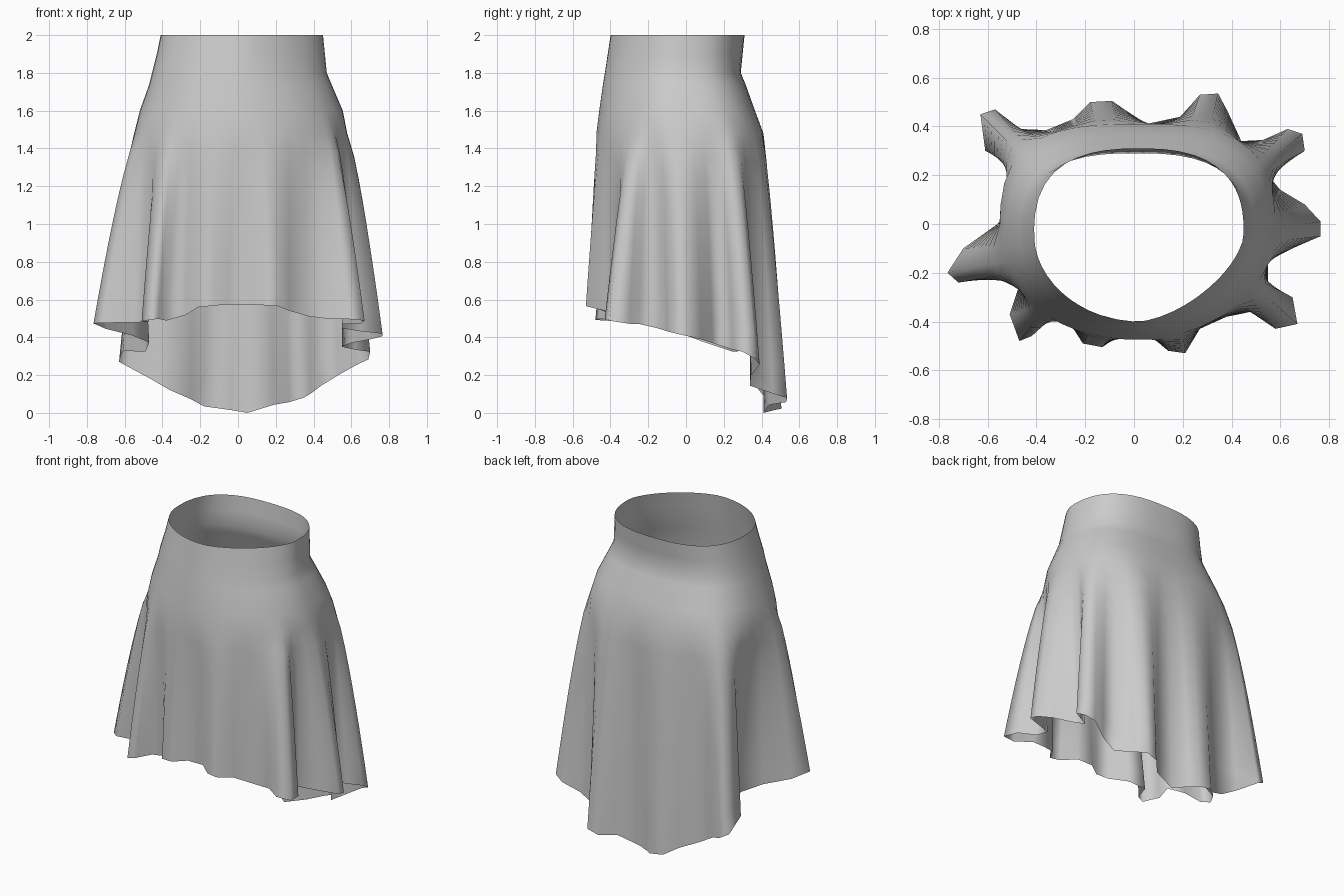
import bpy, bmesh
from math import atan2, cos, sin, pi, degrees, radians, exp

if "Cube" in bpy.data.objects:
    bpy.data.objects.remove(bpy.data.objects["Cube"])

# Hem outline in plan, counter-clockwise from the right side: ten folds
HEM = [(.765, .01), (.70, .08), (.60, .14), (.55, .20), (.62, .25), (.70, .30), (.69, .37), (.63, .39),
       (.53, .345), (.44, .34), (.385, .46), (.345, .535), (.27, .53), (.19, .44), (.05, .41),
       (-.04, .47), (-.09, .505), (-.18, .50), (-.25, .43), (-.36, .385), (-.47, .39), (-.57, .47),
       (-.63, .45), (-.61, .30), (-.49, .25), (-.47, .10), (-.56, 0), (-.70, -.10), (-.765, -.20),
       (-.72, -.24), (-.58, -.22), (-.47, -.25), (-.51, -.37), (-.47, -.48), (-.42, -.46), (-.38, -.35),
       (-.28, -.38), (-.21, -.49), (-.13, -.505), (-.05, -.45), (.06, -.45), (.14, -.52), (.21, -.53),
       (.27, -.43), (.38, -.38), (.48, -.36), (.58, -.43), (.67, -.41), (.65, -.30), (.55, -.25),
       (.55, -.15), (.65, -.10), (.765, -.05)]

# Hem height by direction in degrees: short in front, long at the back
DROP = [(-90, .58), (-68, .565), (-45, .51), (-32, .49), (-4, .42), (20, .35), (28, .285), (31.8, .255),
        (33, .2), (38, .14), (57, .08), (70, .03), (83, 0), (110, .035), (133, .12), (140.3, .18),
        (140.5, .24), (145, .275), (154, .33), (180, .41), (195, .475), (225, .49), (247, .56), (270, .58)]

# Waist and hip rings: z, x min, x max, y min, y max
RINGS = [(2.0, -.41, .45, -.40, .31), (1.9, -.43, .46, -.415, .30), (1.8, -.455, .47, -.43, .29),
         (1.74, -.47, .495, -.44, .315), (1.6, -.52, .555, -.46, .365), (1.48, -.55, .578, -.475, .41)]
FOLD_ROWS = 9


def hem_height(a):
    d = (degrees(a) + 90) % 360 - 90
    for (d0, z0), (d1, z1) in zip(DROP, DROP[1:]):
        if d <= d1:
            return z0 + (z1 - z0) * (d - d0) / (d1 - d0)
    return DROP[-1][1]


def ring_point(ring, a):
    # Rounded box shape at the back, slimmer curve at the front
    z, x0, x1, y0, y1 = ring
    c, s = cos(a), sin(a)
    hip = (2 - z) / .52
    n = 2.6 + .4 * hip if s > 0 else (1.55 + .4 * hip if c > 0 else 1.95 + .15 * hip)
    r = ((abs(c) / ((x1 - x0) / 2)) ** n + (abs(s) / ((y1 - y0) / 2)) ** n) ** (-1 / n)
    return ((x0 + x1) / 2 + r * c, (y0 + y1) / 2 + r * s, z)


# Smoothed directions keep the cloth columns evenly spread above undercut folds
N = len(HEM)
raw = [atan2(y, x) for x, y in HEM]


def smooth_angle(i):
    off = 0
    for k in range(-2, 3):
        d = raw[(i + k) % N] - raw[i]
        off += (d + pi) % (2 * pi) - pi
    a = raw[i] + off / 5
    # The front right fold hangs from further round the side
    return a + radians(6) * exp(-((degrees(a) + 33) / 14) ** 2)


# Skirt: one sheet lofted from the waist over the hips to the folded hem
bm = bmesh.new()
columns = []
for i, (hx, hy) in enumerate(HEM):
    a = smooth_angle(i)
    pts = [ring_point(r, a) for r in RINGS]
    px, py, pz = pts[-1]
    hz = hem_height(raw[i])
    for j in range(1, FOLD_ROWS + 1):
        t = j / FOLD_ROWS
        f = t ** 0.75
        pts.append((px + (hx - px) * f, py + (hy - py) * f, pz + (hz - pz) * t))
    columns.append([bm.verts.new(p) for p in pts])
for i in range(N):
    a, b = columns[i], columns[(i + 1) % N]
    for j in range(len(a) - 1):
        bm.faces.new((a[j], a[j + 1], b[j + 1], b[j]))
mesh = bpy.data.meshes.new("skirt")
bm.to_mesh(mesh)
bm.free()
for p in mesh.polygons:
    p.use_smooth = True
skirt = bpy.data.objects.new("skirt", mesh)
bpy.context.collection.objects.link(skirt)
